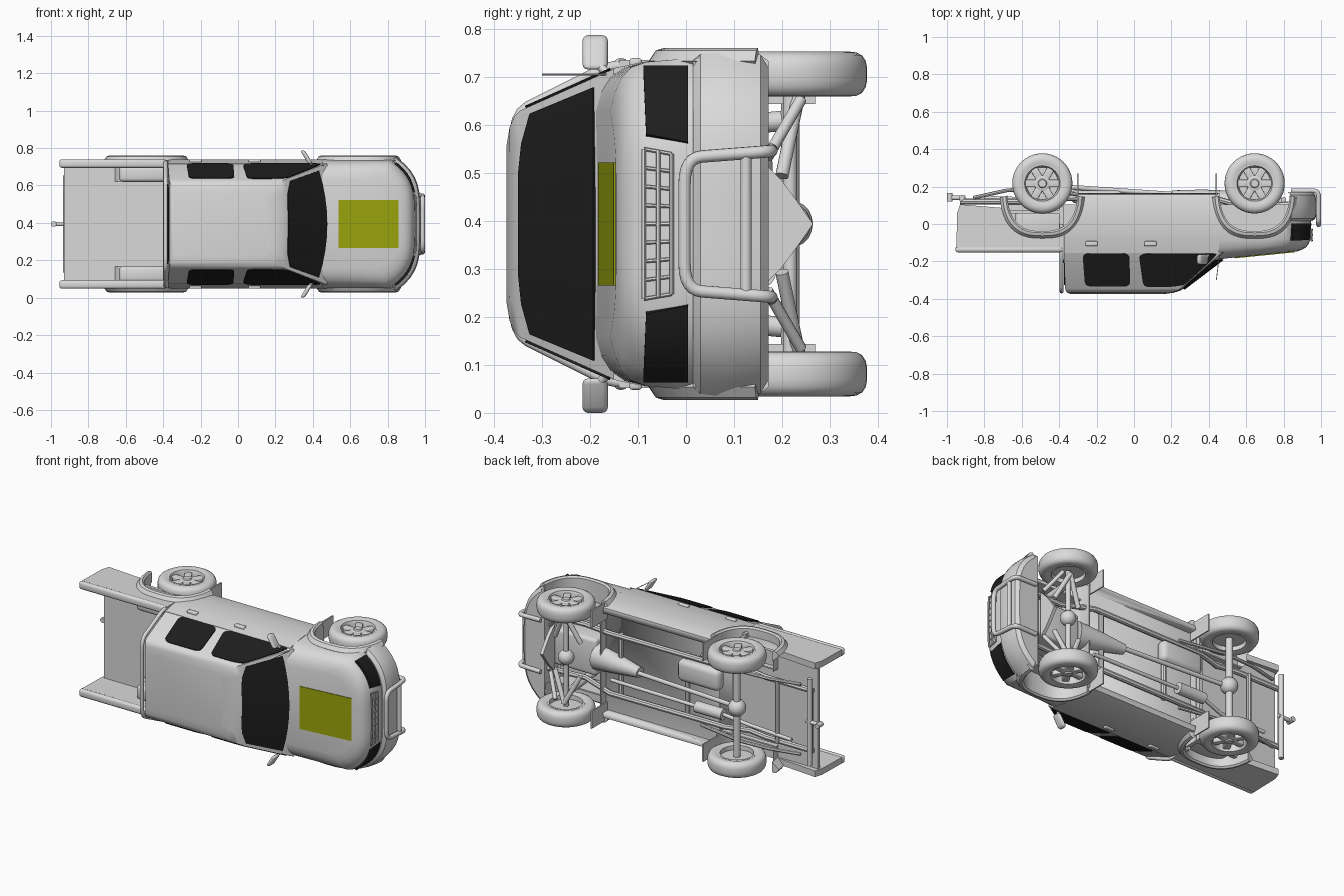
import bpy, bmesh, math
from mathutils import Matrix, Vector

if "Cube" in bpy.data.objects:
    bpy.data.objects.remove(bpy.data.objects["Cube"])

# Built upright (x forward, y left, z up), then laid on its side at the end.
def material(name, rgb):
    m = bpy.data.materials.new(name)
    m.diffuse_color = (*rgb, 1)
    m.use_nodes = True
    m.node_tree.nodes["Principled BSDF"].inputs["Base Color"].default_value = m.diffuse_color
    return m
GREY = material("light_grey", (0.70, 0.70, 0.70))
BLACK = material("black_glass", (0.013, 0.013, 0.013))
YELLOW = material("olive_yellow", (0.335, 0.375, 0.004))

def finish(name, bm, mat=GREY, angle=35):
    bmesh.ops.remove_doubles(bm, verts=bm.verts, dist=1e-5)
    bmesh.ops.recalc_face_normals(bm, faces=bm.faces)
    me = bpy.data.meshes.new(name)
    bm.to_mesh(me); bm.free()
    me.materials.append(mat)
    ob = bpy.data.objects.new(name, me)
    bpy.context.collection.objects.link(ob)
    bpy.ops.object.select_all(action='DESELECT')
    ob.select_set(True)
    bpy.context.view_layer.objects.active = ob
    bpy.ops.object.shade_smooth_by_angle(angle=math.radians(angle))
    return ob

def loft(name, rings, mat=GREY, caps=True, closed=False, wrap=True):
    bm = bmesh.new()
    R = [[bm.verts.new(p) for p in r] for r in rings]
    n = len(R[0])
    for a, b in zip(R, R[1:] + (R[:1] if closed else [])):
        for i in range(n if wrap else n - 1):
            bm.faces.new((a[i], a[(i+1) % n], b[(i+1) % n], b[i]))
    if caps and wrap and not closed:
        bm.faces.new(R[0]); bm.faces.new(R[-1])
    return finish(name, bm, mat)

def box(name, x, y, z, bevel=0.0, mat=GREY):
    bm = bmesh.new()
    bmesh.ops.create_cube(bm, size=1)
    for v in bm.verts:
        v.co = [(a + b)/2 + c*(b - a) for (a, b), c in zip((x, y, z), v.co)]
    if bevel:
        bmesh.ops.bevel(bm, geom=bm.edges[:], offset=bevel, segments=3, profile=0.5, affect='EDGES')
    return finish(name, bm, mat)

def tube(name, pts, r, r2=None, sides=12):
    pts = [Vector(p) for p in pts]
    rings, u = [], None
    for i, p in enumerate(pts):
        d = (pts[min(i+1, len(pts)-1)] - pts[max(i-1, 0)]).normalized()
        u = d.orthogonal() if u is None else u - d*u.dot(d)   # carried frame, no twisting
        u.normalize()
        v = d.cross(u)
        rad = r + ((r2 or r) - r)*i/(len(pts)-1)
        rings.append([p + rad*(u*math.cos(a) + v*math.sin(a)) for a in
                      [2*math.pi*k/sides for k in range(sides)]])
    return loft(name, rings)

def rounded(pts, f=0.16, n=4, ends=True):
    pts = [Vector(p) for p in pts]
    out = []
    for i, p in enumerate(pts):
        if not ends and i in (0, len(pts)-1):
            out.append(p); continue
        a, b = p.lerp(pts[i-1], f), p.lerp(pts[(i+1) % len(pts)], f)
        out += [a.lerp(p, k/n).lerp(p.lerp(b, k/n), k/n) for k in range(n+1)]
    return out

def plate(name, pts, normal, mat=BLACK, t=0.005):
    n = Vector(normal).normalized()
    return loft(name, [[p - n*0.003 for p in pts], [p + n*t for p in pts]], mat)

def cut(ob, cutter):
    m = ob.modifiers.new("cut", 'BOOLEAN')
    m.object, m.operation, m.solver = cutter, 'DIFFERENCE', 'EXACT'
    bpy.context.view_layer.objects.active = ob
    bpy.ops.object.modifier_apply(modifier=m.name)

# Wheel arch outline: squarish half ellipse
AXLES = {"front": 0.645, "rear": -0.49}
def arch(cx, rx, rz, y, a0=0.0, n=24):
    out = []
    for k in range(n+1):
        a = a0 + (math.pi - 2*a0)*k/n
        c, s = math.cos(a), math.sin(a)
        out.append((cx + rx*math.copysign(abs(c)**0.75, c), y, -0.2 + rz*abs(s)**0.75))
    return out
def arch_cutter(cx):
    return loft("arch_cutter", [arch(cx, 0.19, 0.24, y) + [(cx-0.19, y, -0.4), (cx+0.19, y, -0.4)]
                                for y in (-0.5, 0.5)])
cutters = {k: arch_cutter(x) for k, x in AXLES.items()}

# Cab lower body with doors
half = [(0.30, -0.165), (0.33, -0.158), (0.342, -0.12), (0.346, -0.05), (0.346, 0.03), (0.338, 0.09), (0.324, 0.155)]
sect = half + [(-y, z) for y, z in reversed(half)]
cab = loft("cab_lower", [[(x, y, z) for y, z in sect] for x in (-0.375, -0.34, -0.29, -0.2, 0, 0.2, 0.4, 0.455)])
floor_cut = box("floor_cutter", (-0.5, 0.6), (-0.30, 0.30), (-0.4, -0.115))
cut(cab, floor_cut)
cut(cab, cutters["rear"])

# Curved hood and nose
T = [k/10 for k in range(-10, 11)]
def front(t, xf, hw, z, lift=0.0, k=0.13):
    x = xf - k*abs(t)**4
    return Vector((x, hw*t, z + lift*(0.95 - x)/0.5))
def nose_ring(xb, xf, hw, z, lift=0.0):
    side = [xb + (xf - 0.13 - xb)*k/4 for k in range(4)]
    flank = lambda s, xs: [Vector((x, s*hw, z + lift*(0.95-x)/0.5)) for x in xs]
    return flank(-1, side) + [front(t, xf, hw, z, lift) for t in T] + flank(1, side[::-1])
hood = loft("hood_and_fenders", [nose_ring(0.45, *r) for r in (
    (0.93, 0.33, -0.165), (0.94, 0.343, -0.08), (0.948, 0.345, 0.0), (0.945, 0.338, 0.08, 0.005),
    (0.932, 0.327, 0.108, 0.02), (0.918, 0.305, 0.124, 0.035), (0.90, 0.275, 0.132, 0.045), (0.875, 0.235, 0.138, 0.05))])
cut(hood, cutters["front"])
bay = box("bay_cutter", (0.47, 0.87), (-0.27, 0.27), (-0.4, 0.05))
cut(hood, bay)
for c in [*cutters.values(), floor_cut, bay]:
    bpy.data.objects.remove(c)

# Front bumper and hood plate
loft("front_bumper", [nose_ring(0.84, *r) for r in (
    (0.95, 0.34, -0.172), (0.97, 0.353, -0.155), (0.976, 0.358, -0.11), (0.976, 0.358, -0.06),
    (0.97, 0.354, -0.03), (0.952, 0.342, -0.015))])
plate("hood_plate", [Vector((x, y, 0.137 + 0.1*(0.95-x))) for x, y in
      ((0.538, -0.128), (0.858, -0.128), (0.858, 0.128), (0.538, 0.128))], (0.1, 0, 1), YELLOW)

# Headlights follow the nose curve
for s, side in ((1, "left"), (-1, "right")):
    rings = []
    for k in range(9):
        t, hi = 0.49 + 0.46*k/8, 0.083 + 0.006*k/8
        t2 = t + 0.05*(1 - k/8)
        rings.append([front(s*u, 0.948 + d, 0.343 + d, z) for u, d, z in
                      ((t, -0.005, -0.004), (t, 0.005, -0.004), (t2, 0.005, hi), (t2, -0.005, hi))])
    loft("headlight_" + side, rings, BLACK)

# Grille frame and bars
for z, w in ((0.03, 0.43), (0.058, 0.445), (0.088, 0.46)):
    tube("grille_bar", [front(w*k/4, 0.953, 0.34, z) for k in range(-4, 5)], 0.005, sides=6)
for k in range(-4, 5):
    tube("grille_upright", [front(0.43*k/4, 0.951, 0.34, 0.03), front(0.46*k/4, 0.951, 0.34, 0.088)], 0.004, sides=6)

# Bull bar
tube("bull_bar", rounded([(0.84, -0.155, -0.178), (0.987, -0.152, -0.178), (0.987, -0.138, 0.003),
     (0.987, 0.138, 0.003), (0.987, 0.152, -0.178), (0.84, 0.155, -0.178)], 0.2, 6, False), 0.013)
tube("bull_bar_cross", [(0.985, -0.145, -0.125), (0.985, 0.145, -0.125)], 0.012)

# Greenhouse: belt ring up to crowned roof
def side_y(z):
    return 0.324 - (z - 0.15)*0.087/0.195
def cab_ring(z, xr, xs, xf, w):
    f = [(xf - (xf - xs)*(k/4)**2, w*k/4) for k in range(-4, 5)]
    return [Vector((xr, -w, z))] + [Vector((x, y, z)) for x, y in f] + [Vector((xr, w, z))]
belt, eave = cab_ring(0.15, -0.375, 0.475, 0.525, 0.324), cab_ring(0.345, -0.368, 0.25, 0.268, 0.237)
loft("cab_upper", [belt, eave, cab_ring(0.358, -0.364, 0.227, 0.243, 0.225),
                   cab_ring(0.368, -0.355, 0.195, 0.21, 0.202), cab_ring(0.374, -0.34, 0.15, 0.165, 0.165)])

# Windscreen lies on the sloped front, top corners trimmed
off = Vector((0.004, 0, 0.005))
def screen(k, v):
    a = belt[1 + k].lerp(eave[1 + k], v)
    a.y *= 0.93
    return a
loft("windscreen", [[screen(k, 0.2) - off, screen(k, 0.2) + off, screen(k, h) + off, screen(k, h) - off]
                    for k, h in enumerate((0.88, 0.97, 1, 1, 1, 1, 1, 0.97, 0.88))], BLACK)

# Side windows, door seams, handles, mirrors
for s in (1, -1):
    for name, pts in (("rear_window", ((-0.275, 0.157), (-0.025, 0.157), (-0.02, 0.333), (-0.262, 0.333))),
                      ("front_window", ((0.025, 0.157), (0.445, 0.157), (0.41, 0.198), (0.268, 0.325), (0.20, 0.334), (0.05, 0.334)))):
        plate(name, rounded([(x, s*side_y(z), z) for x, z in pts]), (0, s*0.913, 0.407))
    for x in (-0.26, 0.055):
        box("door_handle", (x, x + 0.065), sorted((s*0.325, s*0.346)), (0.092, 0.118), 0.006)
    # Slanted mirror on a short arm
    m = box("mirror", (0.375, 0.40), sorted((s*0.322, s*0.394)), (0.163, 0.216), 0.012)
    for v in m.data.vertices:
        v.co.x -= 0.6*(abs(v.co.y) - 0.322)
    tube("mirror_arm", [(0.40, s*0.31, 0.16), (0.38, s*0.335, 0.185)], 0.009)
    for end, cx in AXLES.items():
        # Wheel arch flares blending into the body
        prof = ((0.188, 0.238, 0.30), (0.188, 0.238, 0.358), (0.197, 0.247, 0.367), (0.213, 0.263, 0.362), (0.228, 0.278, 0.34))
        rows = [arch(cx, rx, rz, s*y, 0.12) for rx, rz, y in prof]
        loft(end + "_flare", [list(c) for c in zip(*rows)])
        # Arch lining: tunnel and inner wall
        tunnel = [arch(cx, 0.189, 0.239, s*y, 0.15) for y in (0.235, 0.345)]
        loft(end + "_arch_tunnel", tunnel, wrap=False)
        loft(end + "_arch_wall", [arch(cx, 0.189, 0.239, s*y, 0.3) for y in (0.228, 0.236)])
        box(end + "_mud_flap", (cx - 0.208, cx - 0.20) if end == "front" else (cx + 0.185, cx + 0.193),
            sorted((s*0.25, s*0.355)), (-0.27, -0.12))
    # Bed side wall with arch opening, rail and inner wheel housing
    cx = AXLES["rear"]
    lower = [p for p in arch(cx, 0.19, 0.24, 0) if p[0] < -0.376 and p[2] > -0.105]
    outline = [(-0.945, -0.06), (-0.93, -0.105)] + [(p[0], p[2]) for p in reversed(lower)] + \
              [(-0.376, 0.14), (-0.93, 0.14), (-0.95, 0.125)]
    loft("bed_side", [[(x, s*y, z) for x, z in outline] for y in (0.305, 0.342)])
    box("bed_rail", (-0.955, -0.38), sorted((s*0.30, s*0.346)), (0.12, 0.152), 0.014)
    box("wheel_housing", (-0.635, -0.38), sorted((s*0.225, s*0.31)), (-0.07, 0.065), 0.02)

# Bed floor, front wall, rear cab window
box("bed_floor", (-0.93, -0.375), (-0.32, 0.32), (-0.075, -0.055))
box("bed_front_wall", (-0.40, -0.376), (-0.32, 0.32), (-0.10, 0.14))
plate("back_window", rounded([(-0.371, -0.22, 0.19), (-0.371, 0.22, 0.19), (-0.368, 0.18, 0.325), (-0.368, -0.18, 0.325)]), (-1, 0, 0.05))

# Roll bar and antenna
tube("roll_bar", rounded([(-0.387, -0.33, 0.0), (-0.387, -0.33, 0.16), (-0.387, -0.23, 0.36),
                          (-0.387, 0.23, 0.36), (-0.387, 0.33, 0.16), (-0.387, 0.33, 0.0)], 0.15, 4, False), 0.011)
tube("antenna", [(0.46, 0.312, 0.14), (0.44, 0.312, 0.3)], 0.002, sides=6)

# Wheels: revolved tyre, rim, hub and six broad spokes
def revolve(name, prof, cx, s, n=40):
    return loft(name, [[(cx + r*math.cos(a), s*y, -0.217 + r*math.sin(a)) for y, r in prof]
                       for a in [2*math.pi*k/n for k in range(n)]], closed=True)
for end, cx in AXLES.items():
    for s in (1, -1):
        revolve(end + "_tyre", ((0.272, 0.10), (0.266, 0.12), (0.267, 0.138), (0.274, 0.151), (0.286, 0.158), (0.30, 0.161),
                                (0.325, 0.161), (0.34, 0.158), (0.351, 0.151), (0.358, 0.138), (0.36, 0.12), (0.354, 0.10)), cx, s)
        revolve(end + "_rim", ((0.27, 0.092), (0.27, 0.103), (0.356, 0.103), (0.356, 0.095), (0.335, 0.086)), cx, s)
        revolve(end + "_rim_back", ((0.295, 0.0), (0.295, 0.095), (0.307, 0.095), (0.307, 0.0)), cx, s)
        revolve(end + "_hub", ((0.30, 0.0), (0.30, 0.045), (0.342, 0.043), (0.346, 0.036), (0.346, 0.024), (0.353, 0.02), (0.353, 0.0)), cx, s)
        for k in range(6):
            sp = box(end + "_spoke", (0.03, 0.098), (-0.02, 0.02), (0.318, 0.344), 0.006)
            sp.data.transform(Matrix.Translation((cx, 0, -0.217)) @ Matrix.Rotation(s*-math.pi/2, 4, 'X')
                              @ Matrix.Rotation(k*math.pi/3, 4, 'Z'))

# Chassis rails, springs, suspension arms
for s in (1, -1):
    tube("chassis_rail", [(-0.93, s*0.18, -0.12), (-0.62, s*0.18, -0.12), (-0.5, s*0.18, -0.10), (-0.36, s*0.18, -0.14),
                          (0.4, s*0.18, -0.145), (0.6, s*0.16, -0.09), (0.9, s*0.16, -0.11)], 0.016, sides=8)
    tube("leaf_spring", [(-0.86, s*0.21, -0.14), (-0.68, s*0.21, -0.18), (-0.49, s*0.21, -0.19), (-0.2, s*0.21, -0.14)], 0.010, sides=8)
    tube("shock_absorber", [(0.645, s*0.215, -0.2), (0.645, s*0.19, 0.06)], 0.022)
    for x in (0.56, 0.73):
        tube("control_arm", [(x, s*0.10, -0.2), (0.645, s*0.27, -0.235)], 0.014)
    tube("skid_brace", [(0.78, s*0.14, -0.17), (0.70, s*0.26, -0.24)], 0.012)
for x in (-0.92, -0.7, -0.1, 0.34, 0.8):
    tube("cross_member", [(x, -0.19, -0.13), (x, 0.19, -0.13)], 0.014, sides=8)

# Drivetrain, tank, exhaust, skid plate, tow hook
tube("rear_axle", [(-0.49, -0.29, -0.217), (-0.49, 0.29, -0.217)], 0.02)
tube("front_half_shaft", [(0.645, -0.29, -0.217), (0.645, 0.29, -0.217)], 0.015)
for name, x, r in (("rear_differential", -0.49, 0.05), ("front_differential", 0.645, 0.045)):
    bm = bmesh.new()
    bmesh.ops.create_uvsphere(bm, u_segments=16, v_segments=10, radius=r, matrix=Matrix.Translation((x, 0, -0.215)))
    finish(name, bm)
tube("drive_shaft", [(-0.46, 0, -0.205), (0.2, 0, -0.16)], 0.013)
tube("gearbox", [(0.2, 0, -0.15), (0.36, 0, -0.13), (0.5, 0, -0.1)], 0.03, 0.08, 16)
box("engine_block", (0.5, 0.8), (-0.11, 0.11), (-0.14, 0.06), 0.02)
box("fuel_tank", (-0.34, -0.06), (0.03, 0.16), (-0.18, -0.11), 0.03)
tube("muffler", [(-0.36, -0.1, -0.155), (-0.18, -0.1, -0.155)], 0.033, sides=16)
tube("exhaust_pipe", [(0.4, -0.1, -0.14), (-0.36, -0.1, -0.155), (-0.5, -0.13, -0.13), (-0.8, -0.14, -0.14)], 0.011)
loft("skid_plate", [[(x, y, z) for y, z in ((-0.14, -0.15), (-0.09, -0.20), (-0.05, -0.23), (0, -0.265),
                     (0.05, -0.23), (0.09, -0.20), (0.14, -0.15))] for x in (0.765, 0.785)])
tube("tow_bar", [(-0.9, 0, -0.14), (-0.985, 0, -0.14)], 0.012)
tube("tow_ball", [(-0.985, 0, -0.165), (-0.985, 0, -0.12)], 0.015)
tube("rear_bumper_bar", [(-0.92, -0.26, -0.14), (-0.92, 0.26, -0.14)], 0.015)

# Lay the vehicle on its side
lay = Matrix.Translation((0, 0, 0.394)) @ Matrix.Rotation(math.pi/2, 4, 'X')
for ob in bpy.context.scene.objects:
    ob.data.transform(lay)
